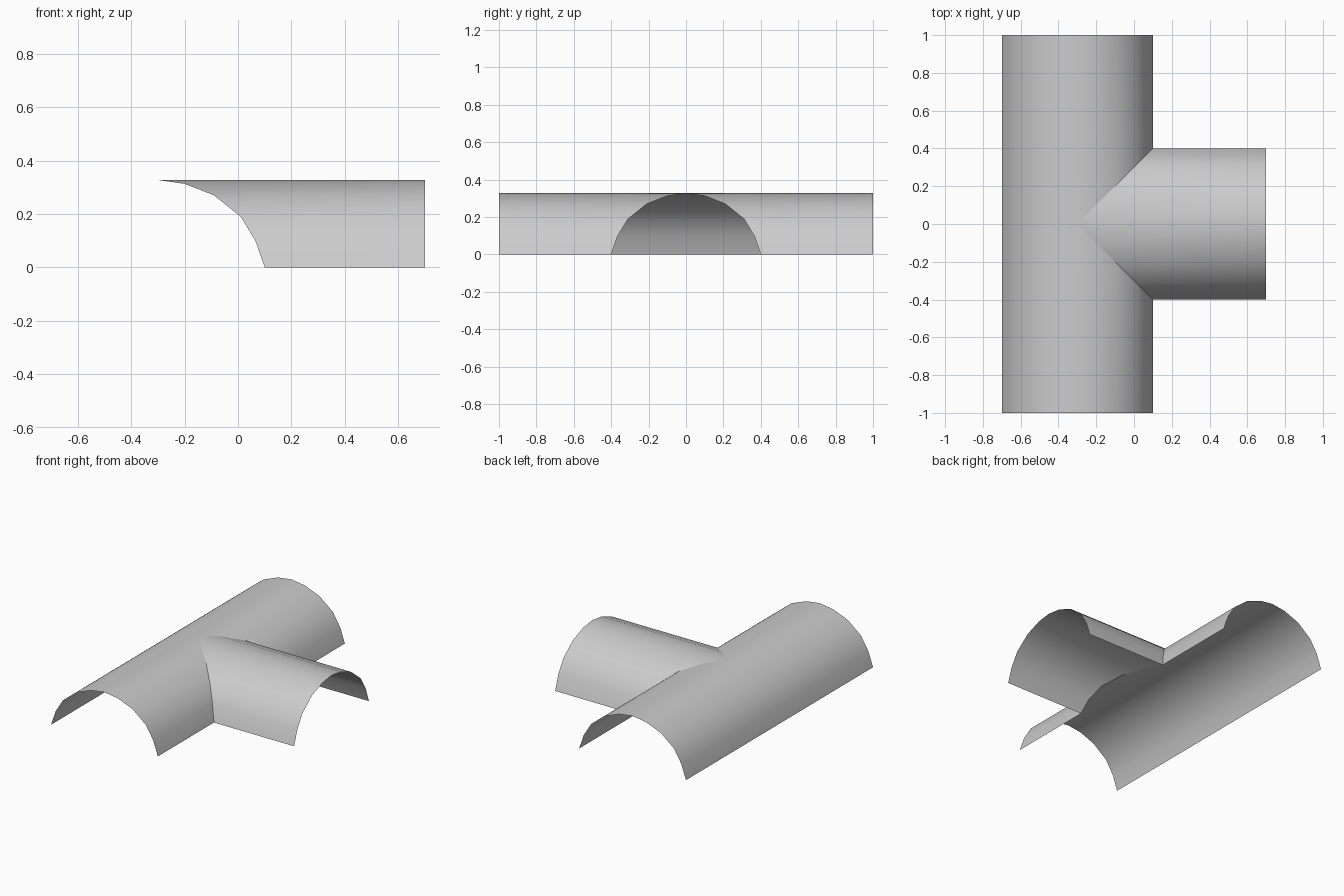
import bpy
import bmesh

if "Cube" in bpy.data.objects:
    bpy.data.objects.remove(bpy.data.objects["Cube"], do_unlink=True)

AXIS_X = -0.3      # centre line of the long vault
END_X = 0.7        # open end of the side vault
HALF_LENGTH = 1.0

# Half arch as (offset from centre line, height), mirrored to a full arch
half = [(0.4, 0), (0.365, 0.1), (0.31, 0.19), (0.21, 0.27), (0.1, 0.313), (0, 0.327)]
arch = [(-d, z) for d, z in half] + half[-2::-1]

grey = bpy.data.materials.new("plain grey")
grey.use_nodes = True
colour = (0.6, 0.6, 0.6, 1)
grey.diffuse_color = colour
grey.node_tree.nodes["Principled BSDF"].inputs["Base Color"].default_value = colour


def make_vault(name, strips):
    """Each strip is a list of (start, end) point pairs, skinned in order."""
    bm = bmesh.new()
    for strip in strips:
        rows = [(bm.verts.new(a), bm.verts.new(b)) for a, b in strip]
        for (a, b), (c, d) in zip(rows, rows[1:]):
            bm.faces.new((a, b, d, c))
    bmesh.ops.remove_doubles(bm, verts=bm.verts, dist=0.0001)
    # Outer side faces upward
    bm.normal_update()
    for face in bm.faces:
        if face.normal.z < 0:
            face.normal_flip()
        face.smooth = True
    mesh = bpy.data.meshes.new(name)
    bm.to_mesh(mesh)
    bm.free()
    mesh.materials.append(grey)
    obj = bpy.data.objects.new(name, mesh)
    bpy.context.collection.objects.link(obj)
    return obj


# Long vault: two halves meeting at y = 0, mitred open on the +x side
make_vault("main_vault", [
    [((AXIS_X + d, side * max(d, 0), z), (AXIS_X + d, side * HALF_LENGTH, z))
     for d, z in arch]
    for side in (-1, 1)])

# Side vault: mitred along the groin lines up to the crown
make_vault("side_vault", [
    [((AXIS_X + abs(d), d, z), (END_X, d, z)) for d, z in arch]])
